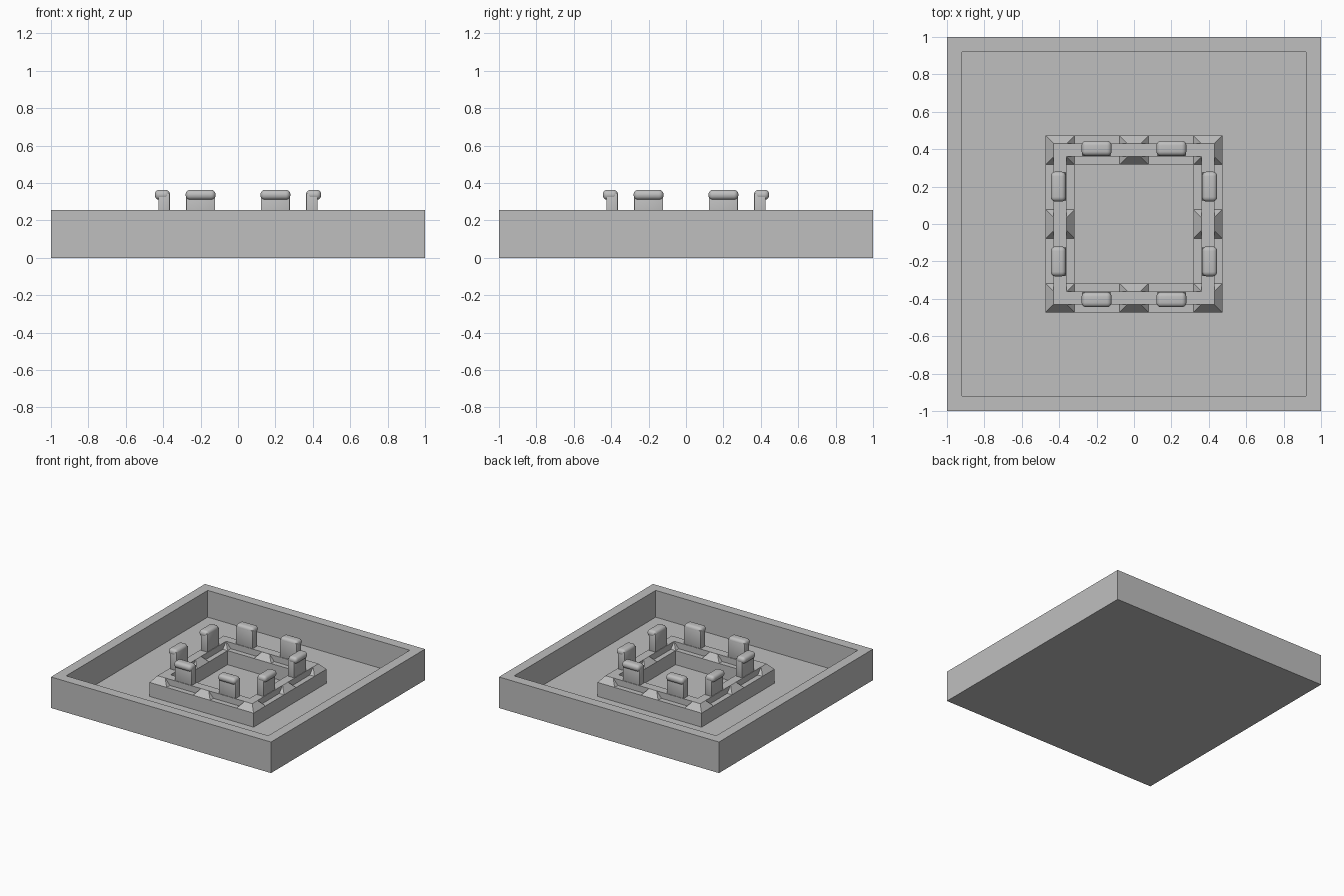
import bpy, bmesh
from math import radians
from mathutils import Matrix, Vector

if "Cube" in bpy.data.objects:
    bpy.data.objects.remove(bpy.data.objects["Cube"], do_unlink=True)

GREY = bpy.data.materials.new("stone_grey")
GREY.use_nodes = True
COLOUR = (0.52, 0.52, 0.52, 1)
GREY.diffuse_color = COLOUR
GREY.node_tree.nodes["Principled BSDF"].inputs["Base Color"].default_value = COLOUR

FLOOR, KERB_TOP, RAIL_TOP = 0.035, 0.15, 0.2


def finish(name, bm):
    bmesh.ops.recalc_face_normals(bm, faces=bm.faces)
    mesh = bpy.data.meshes.new(name)
    bm.to_mesh(mesh)
    bm.free()
    mesh.materials.append(GREY)
    obj = bpy.data.objects.new(name, mesh)
    bpy.context.collection.objects.link(obj)
    return obj


def add_box(bm, low, high):
    low, high = Vector(low), Vector(high)
    m = Matrix.Translation((low + high) / 2) @ Matrix.Diagonal((*(high - low), 1))
    return bmesh.ops.create_cube(bm, size=1, matrix=m)["verts"]


def square_ring(name, outer, inner, z0, z1):
    # Closed square frame swept through its rectangular section
    bm = bmesh.new()
    section = [(outer, z0), (outer, z1), (inner, z1), (inner, z0)]
    corners = [(1, 1), (-1, 1), (-1, -1), (1, -1)]
    loops = [[bm.verts.new((sx * r, sy * r, z)) for r, z in section] for sx, sy in corners]
    for i in range(4):
        a, b = loops[i], loops[(i + 1) % 4]
        for j in range(4):
            k = (j + 1) % 4
            bm.faces.new((a[j], a[k], b[k], b[j]))
    return finish(name, bm)


# Tray: solid block with a sunken floor
bm = bmesh.new()
add_box(bm, (-1, -1, 0), (1, 1, 0.255))
top = max(bm.faces, key=lambda f: f.calc_center_median().z)
bmesh.ops.inset_region(bm, faces=[top], thickness=0.115)
well = bmesh.ops.extrude_face_region(bm, geom=[top])["geom"]
bmesh.ops.delete(bm, geom=[top], context="FACES_ONLY")
for v in well:
    if isinstance(v, bmesh.types.BMVert):
        v.co.z = FLOOR
finish("tray", bm)

# Central kerb and the narrow rail on it
square_ring("kerb", 0.473, 0.318, FLOOR - 0.01, KERB_TOP)
square_ring("rail", 0.43, 0.36, KERB_TOP - 0.01, RAIL_TOP)

# Tapered blocks at the corners and middles of the kerb
MID = 0.3955
for i in (-1, 0, 1):
    for j in (-1, 0, 1):
        if i or j:
            bm = bmesh.new()
            for v in add_box(bm, (-0.0775, -0.0775, KERB_TOP), (0.0775, 0.0775, RAIL_TOP)):
                if v.co.z > KERB_TOP + 0.01:
                    v.co.x *= 0.45
                    v.co.y *= 0.45
            bmesh.ops.translate(bm, verts=bm.verts, vec=(i * MID, j * MID, 0))
            finish("tapered_block", bm)


def post_part(name, low, high, turn, radius, segments):
    bm = bmesh.new()
    add_box(bm, low, high)
    bmesh.ops.bevel(bm, geom=bm.edges[:], offset=radius, segments=segments,
                    profile=0.5, affect="EDGES", clamp_overlap=True)
    bm.transform(Matrix.Rotation(turn, 4, "Z"))
    obj = finish(name, bm)
    bpy.ops.object.select_all(action="DESELECT")
    obj.select_set(True)
    bpy.context.view_layer.objects.active = obj
    bpy.ops.object.shade_smooth_by_angle(angle=radians(40))


# Two posts per side, each with a rounded cap that overhangs outwards
for side in range(4):
    for x in (-0.2, 0.2):
        turn = radians(90 * side)
        post_part("post", (x - 0.078, -0.426, RAIL_TOP - 0.02), (x + 0.078, -0.364, 0.345),
                  turn, 0.006, 2)
        post_part("post_cap", (x - 0.08, -0.445, 0.31), (x + 0.08, -0.364, 0.364),
                  turn, 0.025, 5)
